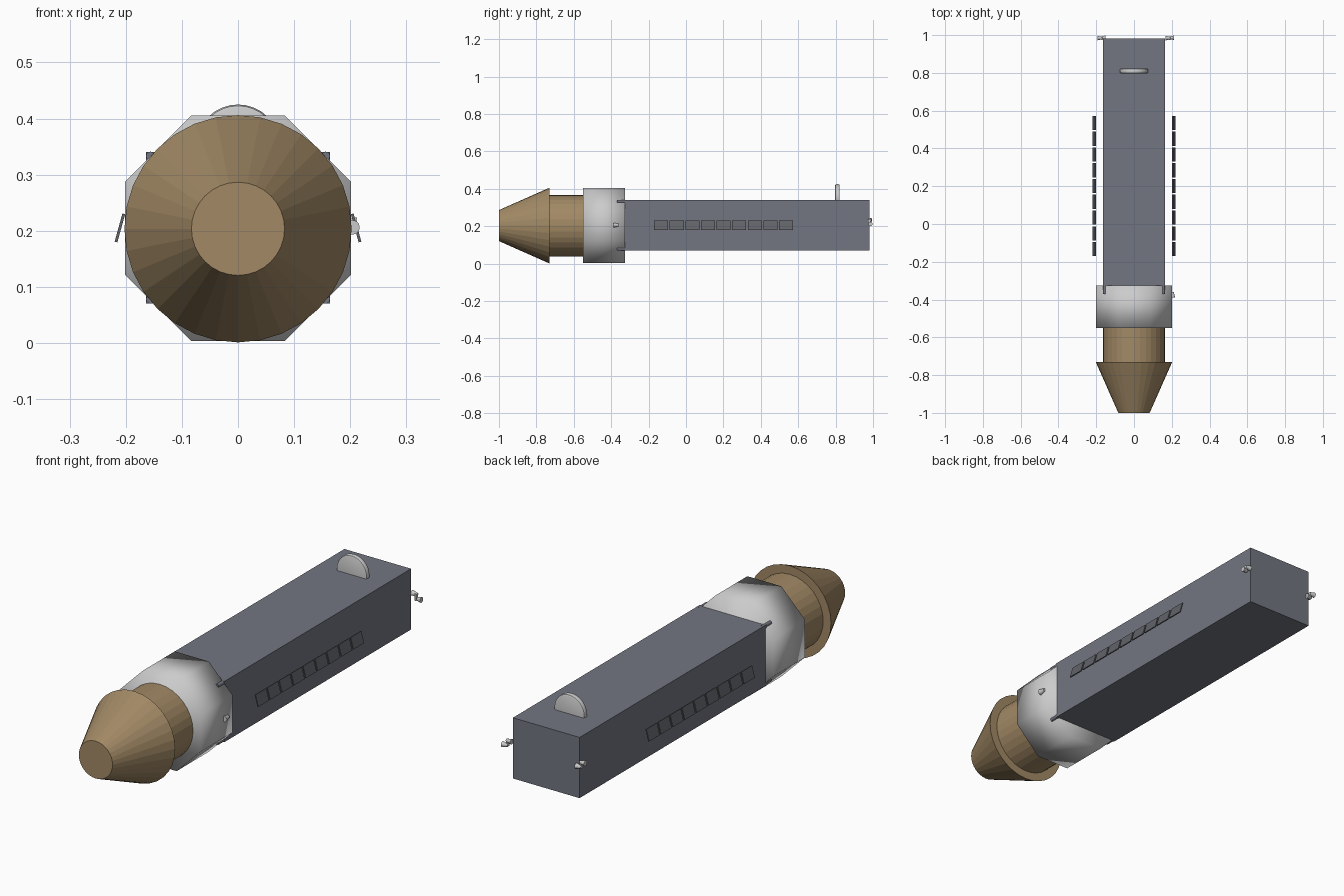
import bpy, bmesh, math
from mathutils import Matrix

if "Cube" in bpy.data.objects:
    bpy.data.objects.remove(bpy.data.objects["Cube"])

CZ = 0.2035  # height of the long axis


def material(name, rgb):
    m = bpy.data.materials.new(name)
    m.diffuse_color = (*rgb, 1)
    m.use_nodes = True
    m.node_tree.nodes["Principled BSDF"].inputs["Base Color"].default_value = m.diffuse_color
    return m


BODY = material("slate", (0.17, 0.18, 0.22))
GOLD = material("bronze", (0.36, 0.25, 0.13))
PANEL = material("dark_panel", (0.12, 0.125, 0.14))


def finish(name, bm, mat=None, smooth=False):
    bmesh.ops.recalc_face_normals(bm, faces=bm.faces)
    me = bpy.data.meshes.new(name)
    bm.to_mesh(me)
    bm.free()
    for p in me.polygons:
        p.use_smooth = smooth
    ob = bpy.data.objects.new(name, me)
    bpy.context.collection.objects.link(ob)
    if mat:
        me.materials.append(mat)
    return ob


def add_box(bm, centre, size, tilt=0):
    m = (Matrix.Translation(centre) @ Matrix.Rotation(tilt, 4, 'Y')
         @ Matrix.Diagonal((*size, 1)))
    bmesh.ops.create_cube(bm, size=1, matrix=m)


def add_cone(bm, start, end, r1, r2, sides, turn=0):
    """Capped frustum running from start to end along x or y."""
    a = [(s + e) / 2 for s, e in zip(start, end)]
    d = [e - s for s, e in zip(start, end)]
    length = math.sqrt(sum(c * c for c in d))
    if abs(d[0]) > abs(d[1]):
        rot = Matrix.Rotation(math.copysign(math.pi / 2, d[0]), 4, 'Y')
    else:
        rot = Matrix.Rotation(-math.copysign(math.pi / 2, d[1]), 4, 'X')
    bmesh.ops.create_cone(bm, cap_ends=True, segments=sides, radius1=r1, radius2=r2,
                          depth=length,
                          matrix=Matrix.Translation(a) @ rot @ Matrix.Rotation(turn, 4, 'Z'))


# Long square body
bm = bmesh.new()
add_box(bm, (0, 0.326, 0.205), (0.328, 1.312, 0.27))
finish("body", bm, BODY)

# Octagonal collar
bm = bmesh.new()
r = 0.201 / math.cos(math.pi / 8)
add_cone(bm, (0, -0.55, CZ + 0.001), (0, -0.325, CZ + 0.001), r, r, 8, math.pi / 8)
finish("collar", bm, smooth=True)

# Engine section and nose cone
bm = bmesh.new()
add_cone(bm, (0, -0.74, CZ), (0, -0.545, CZ), 0.164, 0.164, 32)
finish("engine_section", bm, GOLD)
bm = bmesh.new()
add_cone(bm, (0, -1, CZ), (0, -0.73, CZ), 0.083, 0.2025, 32)
finish("nose_cone", bm, GOLD)

# Corner rods where the body meets the collar
bm = bmesh.new()
for x in (-0.156, 0.156):
    for z in (0.078, 0.333):
        add_cone(bm, (x, -0.37, z), (x, -0.31, z), 0.008, 0.008, 12)
finish("corner_rods", bm, BODY)

# Rows of tilted side panels
for side, label in ((-1, "left"), (1, "right")):
    bm = bmesh.new()
    for i in range(9):
        add_box(bm, (side * 0.2105, -0.133 + i * 0.0835, 0.205),
                (0.005, 0.075, 0.052), -side * 0.27)
    finish(label + "_panels", bm, PANEL)

# Upright dish on top, with a rounded rim
bm = bmesh.new()
add_cone(bm, (0, 0.797, 0.35), (0, 0.822, 0.35), 0.075, 0.075, 32)
rim = [e for e in bm.edges if abs(e.verts[0].co.y - e.verts[1].co.y) < 1e-4]
bmesh.ops.bevel(bm, geom=rim, offset=0.008, segments=2, profile=0.5, affect='EDGES')
dish = finish("dish", bm)
bpy.context.view_layer.objects.active = dish
dish.select_set(True)
bpy.ops.object.shade_smooth_by_angle(angle=math.radians(35))

# Paired thrusters at the rear corners
for x, label in ((-0.172, "left"), (0.19, "right")):
    bm = bmesh.new()
    add_cone(bm, (x + 0.004, 0.984, 0.233), (x - 0.022, 0.984, 0.233), 0.006, 0.012, 12)
    add_cone(bm, (x - 0.004, 0.986, 0.212), (x + 0.022, 0.986, 0.212), 0.006, 0.012, 12)
    add_box(bm, (x, 0.98, 0.222), (0.008, 0.012, 0.03))
    finish(label + "_thrusters", bm)

# Single thruster on the collar's right flank
bm = bmesh.new()
add_cone(bm, (0.204, -0.36, 0.206), (0.204, -0.388, 0.206), 0.007, 0.013, 12)
finish("collar_thruster", bm)
